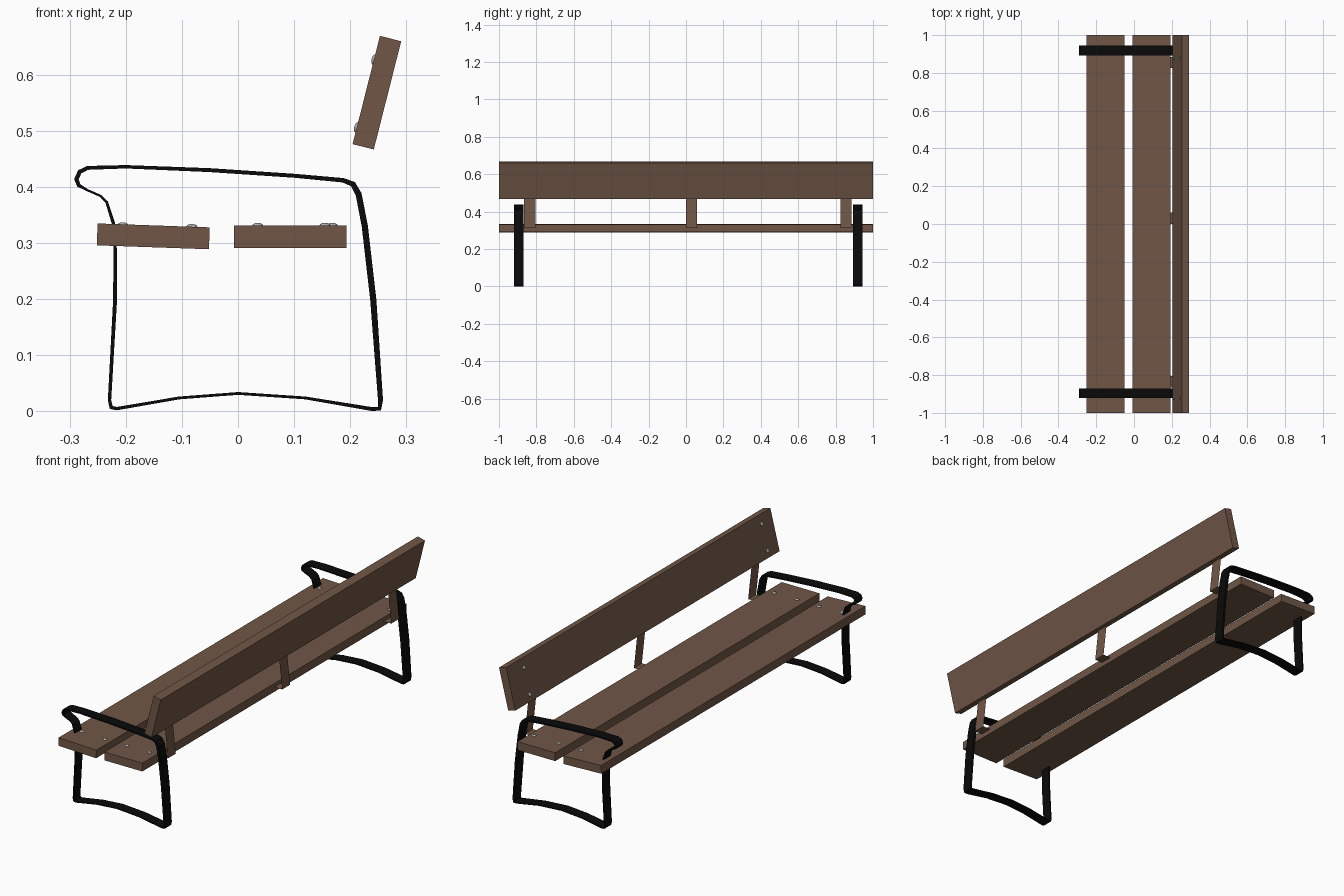
import bpy, bmesh, math
from mathutils import Vector, Matrix

if "Cube" in bpy.data.objects:
    bpy.data.objects.remove(bpy.data.objects["Cube"])


def material(name, rgb):
    m = bpy.data.materials.new(name)
    m.diffuse_color = (*rgb, 1)
    m.use_nodes = True
    m.node_tree.nodes["Principled BSDF"].inputs["Base Color"].default_value = m.diffuse_color
    return m


WOOD = material("brown_wood", (0.162, 0.094, 0.062))
IRON = material("black_iron", (0.003, 0.003, 0.003))
STEEL = material("grey_steel", (0.4, 0.42, 0.42))


def finish(name, bm, mat):
    bmesh.ops.recalc_face_normals(bm, faces=bm.faces[:])
    me = bpy.data.meshes.new(name)
    bm.to_mesh(me)
    bm.free()
    me.materials.append(mat)
    ob = bpy.data.objects.new(name, me)
    bpy.context.collection.objects.link(ob)
    return ob


def plank(name, x, z, w, h, tilt):
    bm = bmesh.new()
    bmesh.ops.create_cube(bm, size=1, matrix=Matrix.Diagonal((w, 2, h, 1)))
    ob = finish(name, bm, WOOD)
    ob.location = (x, 0, z)
    ob.rotation_euler.y = math.radians(tilt)


def bolt(name, x, y, z, tilt):
    # low domed head
    bm = bmesh.new()
    bmesh.ops.create_uvsphere(bm, u_segments=12, v_segments=6, radius=1,
                              matrix=Matrix.Diagonal((0.01, 0.01, 0.005, 1)))
    ob = finish(name, bm, STEEL)
    ob.location = (x, y, z)
    ob.rotation_euler.y = math.radians(tilt)
    for p in ob.data.polygons:
        p.use_smooth = True


# Seat and back planks
plank("front_seat_plank", -0.151, 0.312, 0.2, 0.039, 2)
plank("rear_seat_plank", 0.093, 0.311, 0.2, 0.04, 0)
plank("backrest_plank", 0.2475, 0.568, 0.039, 0.199, 14.2)

# Bolts at both ends
for side, y in (("left", -0.89), ("right", 0.91)):
    rear_x = 0.155 if y < 0 else 0.168
    for i, (x, z, tilt) in enumerate(((-0.205, 0.332, 2), (-0.082, 0.329, 2),
                                      (0.035, 0.331, 0), (rear_x, 0.331, 0))):
        bolt(f"{side}_seat_bolt_{i}", x, y, z, tilt)
    for i, (x, z) in enumerate(((0.212, 0.506), (0.243, 0.627))):
        bolt(f"{side}_back_bolt_{i}", x, y - 0.03, z, -75.8)

# Side frames: flat bar bent into a closed loop (x, z, thickness)
BAR = [(-0.222, 0.335, .006), (-0.219, 0.29, .006), (-0.219, 0.2, .007),
       (-0.229, 0.02, .006), (-0.226, 0.007, .007), (-0.216, 0.005, .006),
       (-0.105, 0.024, .005), (0, 0.032, .005), (0.12, 0.024, .005),
       (0.24, 0.004, .007), (0.252, 0.005, .008), (0.254, 0.02, .009),
       (0.241, 0.2, .011), (0.226, 0.33, .011), (0.215, 0.387, .011),
       (0.205, 0.405, .010), (0.187, 0.412, .008), (0.1, 0.42, .007),
       (-0.05, 0.43, .007), (-0.2, 0.436, .006), (-0.268, 0.434, .007),
       (-0.282, 0.427, .008), (-0.288, 0.414, .008), (-0.284, 0.403, .007),
       (-0.27, 0.395, .004), (-0.245, 0.384, .004), (-0.234, 0.373, .005)]


def frame(name, y0, y1):
    bm = bmesh.new()
    n = len(BAR)
    rings = []
    for i, (x, z, t) in enumerate(BAR):
        p, q = BAR[i - 1], BAR[(i + 1) % n]
        a = Vector((x - p[0], z - p[1])).normalized()
        b = Vector((q[0] - x, q[1] - z)).normalized()
        d = (a + b).normalized()
        nx, nz = d.y * t / 2, -d.x * t / 2
        rings.append([bm.verts.new((x + s * nx, y, z + s * nz))
                      for s, y in ((1, y0), (1, y1), (-1, y1), (-1, y0))])
    for i in range(n):
        r, s = rings[i], rings[(i + 1) % n]
        for k in range(4):
            bm.faces.new((r[k], r[(k + 1) % 4], s[(k + 1) % 4], s[k]))
    finish(name, bm, IRON)


frame("left_frame", -0.92, -0.87)
frame("right_frame", 0.892, 0.944)

# Thin sheet brackets joining seat and back
for name, y in (("left", -0.835), ("middle", 0.03), ("right", 0.855)):
    bm = bmesh.new()
    rows = [[bm.verts.new((x, y + s * 0.03, z)) for s in (-1, 1)]
            for x, z in ((0.17, 0.313), (0.234, 0.313), (0.216, 0.48))]
    for r, s in zip(rows, rows[1:]):
        bm.faces.new((r[0], r[1], s[1], s[0]))
    finish(name + "_back_bracket", bm, WOOD)
